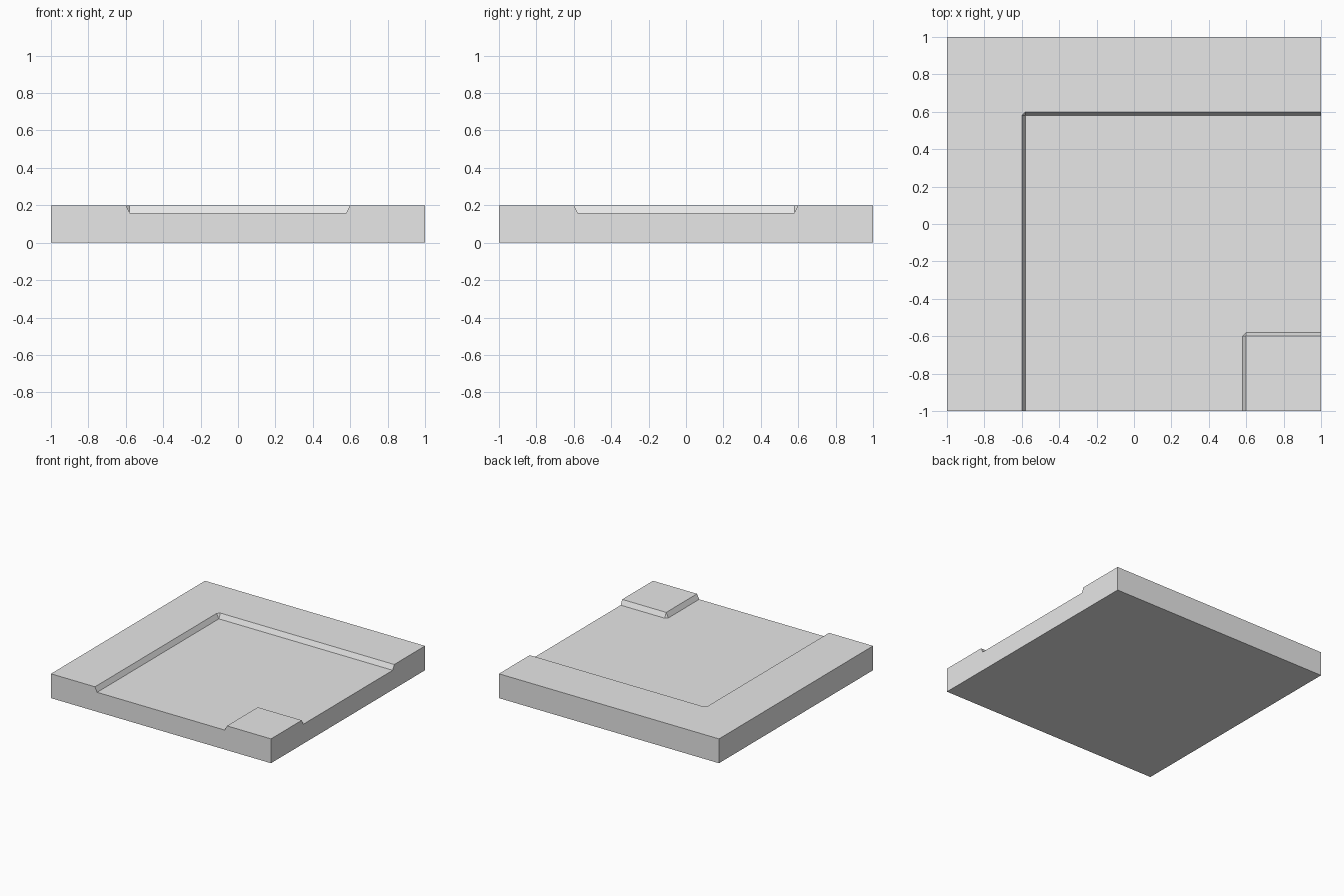
import bpy
import bmesh

cube = bpy.data.objects.get("Cube")
if cube:
    bpy.data.objects.remove(cube)

TOP, ROAD = 0.2, 0.16           # pavement and road surface heights
KERB, FOOT = 0.6, 0.58          # kerb top edge and kerb foot

grey = bpy.data.materials.new("light_grey")
grey.use_nodes = True
colour = (0.8, 0.8, 0.8, 1)
grey.diffuse_color = colour
grey.node_tree.nodes["Principled BSDF"].inputs["Base Color"].default_value = colour


def height(x, y):
    """Road runs from the front to the +x side around a raised corner block."""
    in_bend = x >= -FOOT and y <= FOOT
    in_corner = x >= KERB and y <= -KERB
    return ROAD if in_bend and not in_corner else TOP


# Upper surface: pavement, sloping kerbs and sunken road
bm = bmesh.new()
lines = [-1, -KERB, -FOOT, FOOT, KERB, 1]
grid = [[bm.verts.new((x, y, height(x, y))) for y in lines] for x in lines]
for i in range(len(lines) - 1):
    for j in range(len(lines) - 1):
        a, b = grid[i][j], grid[i + 1][j]
        c, d = grid[i + 1][j + 1], grid[i][j + 1]
        bm.faces.new((a, b, c))
        bm.faces.new((a, c, d))

# Side walls and flat underside
rim = [e for e in bm.edges if e.is_boundary]
walls = bmesh.ops.extrude_edge_only(bm, edges=rim)["geom"]
for v in walls:
    if isinstance(v, bmesh.types.BMVert):
        v.co.z = 0
bmesh.ops.holes_fill(bm, edges=[e for e in bm.edges if e.is_boundary], sides=0)

# Merge coplanar faces into clean panels
bmesh.ops.recalc_face_normals(bm, faces=bm.faces[:])
bmesh.ops.dissolve_limit(bm, angle_limit=0.01, verts=bm.verts[:], edges=bm.edges[:])
bmesh.ops.recalc_face_normals(bm, faces=bm.faces[:])

mesh = bpy.data.meshes.new("road_corner_tile")
bm.to_mesh(mesh)
bm.free()
mesh.materials.append(grey)
tile = bpy.data.objects.new("road_corner_tile", mesh)
bpy.context.collection.objects.link(tile)
